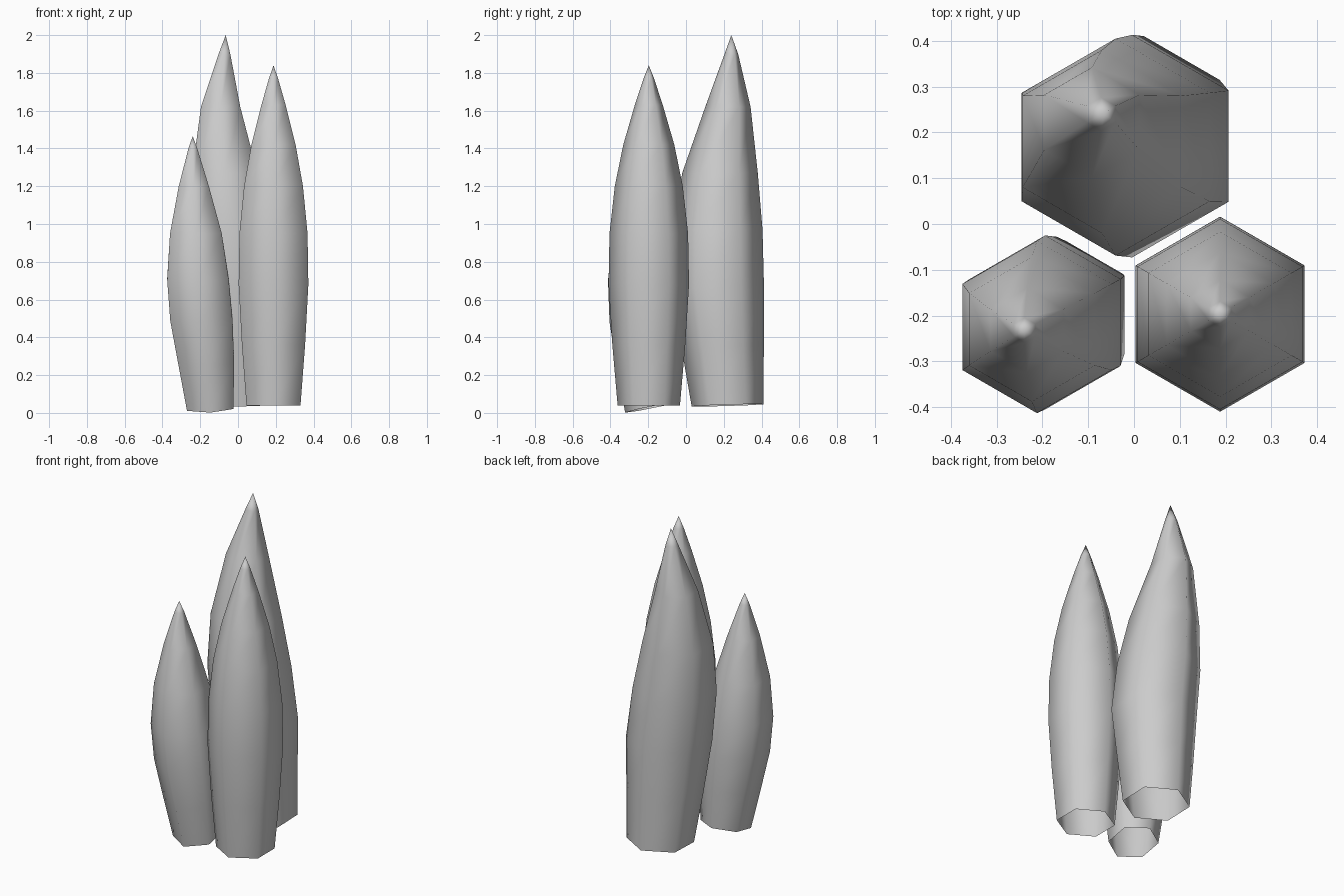
import bpy, bmesh
from math import sin, cos, pi

if "Cube" in bpy.data.objects:
    bpy.data.objects.remove(bpy.data.objects["Cube"])


def crystal(name, rings, tip, tilt=(0, 0)):
    """Six-sided bowed spike, open below. rings: (z, centre x, centre y, radius)."""
    bm = bmesh.new()
    loops = []
    for i, (z, cx, cy, r) in enumerate(rings):
        fade = max(0, 1 - i / 4)          # base tilt dies out upwards
        loop = []
        for k in range(6):
            dx, dy = r * cos(pi / 6 + k * pi / 3), r * sin(pi / 6 + k * pi / 3)
            loop.append(bm.verts.new((cx + dx, cy + dy,
                                      z + fade * (tilt[0] * dx + tilt[1] * dy))))
        loops.append(loop)
    for a, b in zip(loops, loops[1:]):
        for k in range(6):
            n = (k + 1) % 6
            bm.faces.new((a[k], a[n], b[n], b[k]))
    top = bm.verts.new(tip)
    for k in range(6):
        bm.faces.new((loops[-1][k], loops[-1][(k + 1) % 6], top))
    for f in bm.faces:
        f.smooth = True
    me = bpy.data.meshes.new(name)
    bm.to_mesh(me)
    bm.free()
    ob = bpy.data.objects.new(name, me)
    bpy.context.collection.objects.link(ob)
    return ob


# straight spike, front right
X, Y = 0.188, -0.197
crystal("right_crystal",
        [(z, X, Y, r) for z, r in ((0.04, .165), (0.36, .193), (0.68, .213),
                                   (0.95, .208), (1.2, .18), (1.42, .135),
                                   (1.63, .074), (1.77, .028))],
        (X, Y, 1.84))

# tallest spike, at the back, bowed towards the front left
crystal("back_crystal",
        [(0.04, .022, .22, .19), (0.35, .008, .194, .218), (0.66, -.004, .17, .243),
         (0.97, -.04, .168, .237), (1.27, -.07, .18, .20), (1.62, -.092, .222, .12),
         (1.9, -.072, .24, .036)],
        (-.065, .24, 2.0), (.02, .03))

# shortest spike, front left, leaning outwards
crystal("left_crystal",
        [(0.03, -.147, -.18, .142), (0.27, -.168, -.198, .170), (0.5, -.194, -.215, .190),
         (0.71, -.212, -.225, .188), (0.95, -.223, -.23, .158), (1.2, -.234, -.232, .092),
         (1.4, -.239, -.232, .027)],
        (-.24, -.232, 1.465), (.04, .2))
